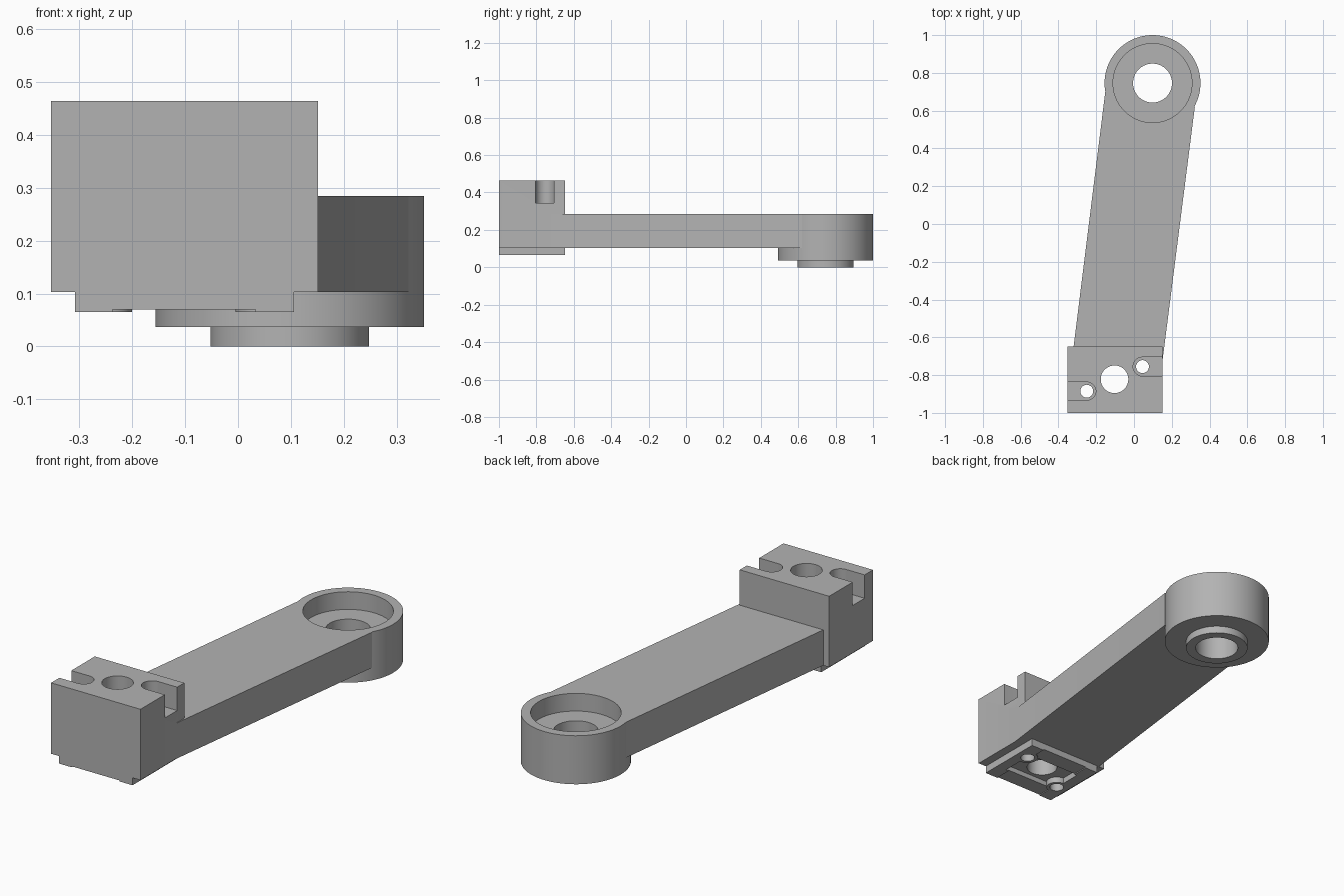
import bpy, bmesh, math

if "Cube" in bpy.data.objects:
    bpy.data.objects.remove(bpy.data.objects["Cube"])

grey = bpy.data.materials.new("plain grey")
grey.diffuse_color = (0.45, 0.45, 0.45, 1)
grey.use_nodes = True
grey.node_tree.nodes["Principled BSDF"].inputs["Base Color"].default_value = grey.diffuse_color


def prism(name, outline, z0, z1):
    """Solid made by extruding a plan outline from z0 to z1."""
    bm = bmesh.new()
    face = bm.faces.new([bm.verts.new((x, y, z0)) for x, y in outline])
    ext = bmesh.ops.extrude_face_region(bm, geom=[face])
    for v in ext["geom"]:
        if isinstance(v, bmesh.types.BMVert):
            v.co.z = z1
    bmesh.ops.recalc_face_normals(bm, faces=bm.faces)
    mesh = bpy.data.meshes.new(name)
    bm.to_mesh(mesh)
    bm.free()
    mesh.materials.append(grey)
    ob = bpy.data.objects.new(name, mesh)
    bpy.context.collection.objects.link(ob)
    return ob


def arc(c, r, a0, a1, n):
    return [(c[0] + r * math.cos(math.radians(a0 + (a1 - a0) * i / n)),
             c[1] + r * math.sin(math.radians(a0 + (a1 - a0) * i / n)))
            for i in range(n + 1)]


def disc(name, c, r, z0, z1, n=80):
    return prism(name, arc(c, r, 0, 360, n)[:-1], z0, z1)


def box(name, x0, x1, y0, y1, z0, z1):
    return prism(name, [(x0, y0), (x1, y0), (x1, y1), (x0, y1)], z0, z1)


def combine(base, tool, operation):
    """Apply a boolean and discard the tool."""
    mod = base.modifiers.new("bool", "BOOLEAN")
    mod.operation = operation
    mod.solver = "EXACT"
    mod.object = tool
    bpy.context.view_layer.update()
    mesh = bpy.data.meshes.new_from_object(
        base.evaluated_get(bpy.context.evaluated_depsgraph_get()))
    base.modifiers.clear()
    base.data = mesh
    bpy.data.objects.remove(tool)


EYE = (0.098, 0.746)            # centre of the round end
MID = (-0.103, -0.822)          # main hole of the clamp block
PIN_R = (0.045, -0.755)         # right screw hole
PIN_L = (-0.25, -0.885)         # left screw hole

# Slanted arm
lever = prism("lever_arm", [(-0.326, -0.7), (0.15, -0.73), (0.322, 0.62),
                            EYE, (-0.152, 0.7)], 0.103, 0.284)

# Round end with lower boss, clamp block with foot plate
for part in (disc("round_end", EYE, 0.254, 0.037, 0.284, 96),
             disc("lower_boss", EYE, 0.15, 0.0, 0.06),
             box("clamp_block", -0.353, 0.151, -1.0, -0.648, 0.103, 0.464),
             box("foot_plate", -0.308, 0.106, -1.0, -0.648, 0.065, 0.15)):
    combine(lever, part, "UNION")

# Foot recess and shallow channel
for cut in (box("channel", -0.237, 0.033, -1.1, -0.6, 0.0, 0.07),
            box("foot_pocket", -0.25, 0.05, -0.914, -0.734, 0.0, 0.095)):
    combine(lever, cut, "DIFFERENCE")

# Screw bosses in the foot
for pin in (PIN_R, PIN_L):
    combine(lever, disc("screw_boss", pin, 0.05, 0.065, 0.13, 40), "UNION")

# Bearing seat, bores, and open screw slots in the block top
slot_r = arc(PIN_R, 0.05, 90, 270, 20) + [(0.3, -0.805), (0.3, -0.705)]
slot_l = arc(PIN_L, 0.048, -90, 90, 20) + [(-0.5, -0.837), (-0.5, -0.933)]
for cut in (disc("bearing_seat", EYE, 0.209, 0.194, 0.4, 96),
            disc("eye_bore", EYE, 0.103, -0.1, 0.4),
            disc("main_bore", MID, 0.073, -0.1, 0.6, 64),
            disc("right_screw_bore", PIN_R, 0.034, -0.1, 0.6, 40),
            disc("left_screw_bore", PIN_L, 0.034, -0.1, 0.6, 40),
            prism("right_slot", slot_r, 0.345, 0.6),
            prism("left_slot", slot_l, 0.345, 0.6)):
    combine(lever, cut, "DIFFERENCE")

# Keep edges crisp, curves smooth
bpy.context.view_layer.objects.active = lever
lever.select_set(True)
bpy.ops.object.shade_smooth_by_angle(angle=math.radians(25))
